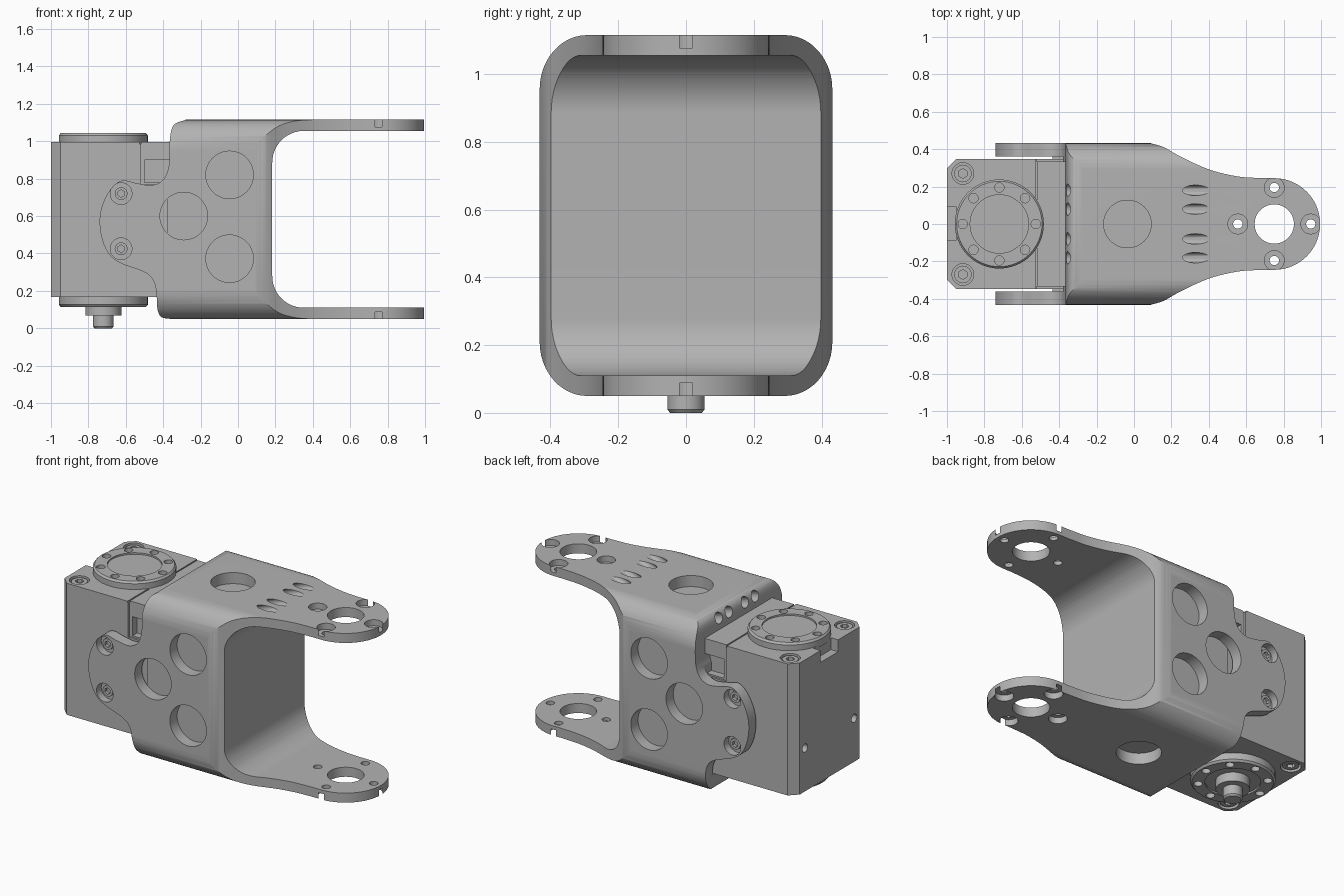
import bpy, bmesh, math
from mathutils import Matrix, Vector

if "Cube" in bpy.data.objects:
    bpy.data.objects.remove(bpy.data.objects["Cube"])

metal = bpy.data.materials.new("plain grey")
metal.use_nodes = True
GREY = (0.45, 0.45, 0.45, 1)
metal.diffuse_color = GREY
metal.node_tree.nodes["Principled BSDF"].inputs["Base Color"].default_value = GREY


def make(name, bm):
    bmesh.ops.recalc_face_normals(bm, faces=bm.faces)
    me = bpy.data.meshes.new(name)
    bm.to_mesh(me)
    bm.free()
    me.materials.append(metal)
    ob = bpy.data.objects.new(name, me)
    bpy.context.collection.objects.link(ob)
    return ob


def box(name, lo, hi):
    lo, hi = Vector(lo), Vector(hi)
    bm = bmesh.new()
    bmesh.ops.create_cube(bm, size=1, matrix=Matrix.Translation((lo + hi) / 2) @ Matrix.Diagonal((*(hi - lo), 1)))
    return make(name, bm)


def cylinders(name, ends, r, sides=32, r2=None):
    """One mesh holding a cylinder for each (start, end) pair."""
    bm = bmesh.new()
    for a, b in ends:
        a, b = Vector(a), Vector(b)
        turn = (b - a).to_track_quat('Z', 'Y').to_matrix().to_4x4()
        bmesh.ops.create_cone(bm, cap_ends=True, segments=sides, radius1=r, radius2=r if r2 is None else r2,
                              depth=(b - a).length, matrix=Matrix.Translation((a + b) / 2) @ turn)
    return make(name, bm)


def prism(name, pts, place, lo, hi):
    """Extrude a 2D outline; place(u, v, w) gives the 3D point."""
    bm = bmesh.new()
    rings = [[bm.verts.new(place(u, v, w)) for u, v in pts] for w in (lo, hi)]
    bm.faces.new(rings[0])
    bm.faces.new(rings[1])
    n = len(pts)
    for i in range(n):
        j = (i + 1) % n
        bm.faces.new((rings[0][i], rings[0][j], rings[1][j], rings[1][i]))
    return make(name, bm)


def curve(pts, steps=6):
    """Smooth open path through the points."""
    p = [Vector(q) for q in pts]
    p = [2 * p[0] - p[1]] + p + [2 * p[-1] - p[-2]]
    out = []
    for a, b, c, d in zip(p, p[1:], p[2:], p[3:]):
        for i in range(steps):
            t = i / steps
            out.append((2 * b + (c - a) * t + (2 * a - 5 * b + 4 * c - d) * t * t
                        + (3 * b - a - 3 * c + d) * t ** 3) / 2)
    return out + [p[-2]]


def arc(cx, cy, rx, ry, a0, a1, n=12):
    angles = [math.radians(a0 + (a1 - a0) * i / n) for i in range(n + 1)]
    return [Vector((cx + rx * math.cos(a), cy + ry * math.sin(a))) for a in angles]


def boolean(ob, tools, op='DIFFERENCE'):
    for tool in tools:
        mod = ob.modifiers.new("cut", 'BOOLEAN')
        mod.operation, mod.solver, mod.object = op, 'EXACT', tool
        new = bpy.data.meshes.new_from_object(ob.evaluated_get(bpy.context.evaluated_depsgraph_get()))
        ob.modifiers.clear()
        ob.data = new
        bpy.data.objects.remove(tool)


def side_view(u, v, w): return (u, w, v)
def top_view(u, v, w): return (u, v, w)
def end_view(u, v, w): return (w, u, v)


Z0, Z1, MID = 0.05, 1.115, 0.5825

# Bracket: side outline, trimmed by the plan outline and a rounded end section
cheek = curve([(-0.28, Z1), (-0.345, 1.085), (-0.365, 1.0), (-0.37, 0.87), (-0.40, 0.795), (-0.46, 0.765),
               (-0.54, 0.775), (-0.62, 0.79), (-0.68, 0.745), (-0.725, 0.66), (-0.74, 0.57), (-0.725, 0.47),
               (-0.685, 0.39), (-0.62, 0.345), (-0.5, 0.3), (-0.45, 0.25), (-0.435, 0.17),
               (-0.43, 0.1), (-0.41, 0.06), (-0.36, Z0)])
side = cheek + [Vector((1.1, Z0)), Vector((1.1, 0.11))]
side += arc(0.35, 0.28, 0.167, 0.17, 270, 180) + arc(0.35, 0.885, 0.167, 0.17, 180, 90)
side += [Vector((1.1, 1.055)), Vector((1.1, Z1))]
bracket = prism("bracket", side, side_view, -0.6, 0.6)

edge = curve([(0.09, 0.432), (0.16, 0.41), (0.25, 0.36), (0.4, 0.292), (0.55, 0.255), (0.68, 0.245)])
half = [Vector((-1.2, 0.432))] + edge + arc(0.75, 0, 0.245, 0.245, 90, 0, 16)
plan = half + [Vector((p.x, -p.y)) for p in reversed(half[:-1])]
section = []
for sy, sz, a in ((1, 1, 0), (-1, 1, 90), (-1, -1, 180), (1, -1, 270)):
    section += arc(sy * 0.292, MID + sz * (MID - Z0 - 0.16), 0.14, 0.16, a, a + 90)
boolean(bracket, [prism("plan", plan, top_view, -0.2, 1.4),
                  prism("section", section, end_view, -1.3, 1.3)], 'INTERSECT')

# Servo bay, lightening pockets and holes in the arms
cuts = [box("bay", (-1.2, -0.36, 0.166), (-0.38, 0.36, 1.3))]
cuts.append(cylinders("top_pockets", [((-0.035, 0, z), (-0.035, 0, z + 0.2)) for z in (Z1 - 0.07, Z0 - 0.13)], 0.127, 48))
cuts.append(cylinders("side_pockets", [((x, s * 0.36, z), (x, s * 0.6, z)) for s in (1, -1)
                                       for x, z in ((-0.045, 0.82), (-0.29, 0.6), (-0.045, 0.372))], 0.127, 48))
cuts.append(cylinders("horn_bore", [((0.75, 0, -0.2), (0.75, 0, 1.4))], 0.105, 48))
spots = [(0.555, 0), (0.945, 0), (0.75, 0.195), (0.75, -0.195)]
cuts.append(cylinders("horn_holes", [((x, y, -0.2), (x, y, 1.4)) for x, y in spots], 0.025, 20))
for z0, z1 in ((Z1 - 0.038, 1.3), (-0.2, Z0 + 0.038)):
    cuts.append(cylinders("counterbores", [((x, y, z0), (x, y, z1)) for x, y in spots], 0.053, 28))
lanes = (0.18, 0.08, -0.08, -0.18)
cuts.append(cylinders("cable_holes", [((0.47, y, 1.175), (0.15, y, 1.037)) for y in lanes], 0.028, 24))
cuts.append(cylinders("rear_cable_holes", [((-0.45, y, 1.09), (-0.25, y, 1.03)) for y in lanes], 0.034, 24))
cheek_spots = [(s, z) for s in (1, -1) for z in (0.72, 0.425)]
cuts.append(cylinders("cheek_bores", [((-0.625, s * 0.385, z), (-0.625, s * 0.6, z)) for s, z in cheek_spots], 0.058, 28))
boolean(bracket, cuts)

# Servo case with chamfered rear corners
C = 0.05
outline = [(-0.3, 0.347), (-1 + C, 0.347), (-1, 0.347 - C), (-1, C - 0.347), (-1 + C, -0.347), (-0.3, -0.347)]
case = prism("servo_case", outline, top_view, 0.167, 0.995)
corners = [(-0.915, s * 0.27) for s in (1, -1)]
cuts = [box("rear_notch", (-1.1, -0.085, 0.92), (-0.95, 0.09, 1.1)),
        box("top_seam", (-0.527, -0.5, 0.985), (-0.518, 0.5, 1.1)),
        cylinders("rear_holes", [((-1.1, s * 0.245, 0.44), (-0.9, s * 0.245, 0.44)) for s in (1, -1)], 0.026, 20)]
for s in (1, -1):
    for n, a, b in (("step", (-0.522, 0.335, 0.77), (-0.2, 0.6, 1.2)),
                    ("port", (-0.5, 0.29, 0.78), (-0.36, 0.6, 0.9))):
        cuts.append(box(n, (a[0], min(s * a[1], s * b[1]), a[2]), (b[0], max(s * a[1], s * b[1]), b[2])))
cuts.append(cylinders("corner_bores", [((x, y, z), (x, y, z + 0.2)) for x, y in corners for z in (0.965, -0.003)], 0.058, 28))
boolean(case, cuts)

# Screw heads with hex sockets
heads = [((x, y, a), (x, y, b)) for x, y in corners for a, b in ((0.955, 0.988), (0.207, 0.174))]
heads += [((-0.625, s * 0.375, z), (-0.625, s * 0.405, z)) for s, z in cheek_spots]
for i, (a, b) in enumerate(heads):
    screw = cylinders("screw_%d" % (i + 1), [(a, b)], 0.047 if i < 4 else 0.034, 24)
    d = (Vector(b) - Vector(a)).normalized()
    boolean(screw, [cylinders("socket", [(Vector(b) - d * 0.02, Vector(b) + d * 0.05)], 0.026 if i < 4 else 0.02, 6)])

# Output discs on both ends of the servo, each with a ring of holes
for name, base, d in (("top_disc", 0.985, 1), ("bottom_disc", 0.172, -1)):
    face = base + d * 0.058
    prof = [(0, base), (0.238, base), (0.238, face - d * 0.012), (0.228, face), (0.156, face),
            (0.156, face - d * 0.01), (0, face - d * 0.01)]
    bm = bmesh.new()
    vs = [bm.verts.new((-0.72 + r, 0, z)) for r, z in prof]
    es = [bm.edges.new(p) for p in zip(vs, vs[1:])]
    bmesh.ops.spin(bm, geom=vs + es, cent=(-0.72, 0, 0), axis=(0, 0, 1), angle=math.tau, steps=64)
    bmesh.ops.remove_doubles(bm, verts=bm.verts, dist=0.0001)
    disc = make(name, bm)
    ring = []
    for i in range(8):
        x, y = -0.72 + 0.195 * math.cos(i * math.tau / 8), 0.195 * math.sin(i * math.tau / 8)
        ring.append(((x, y, face - d * 0.03), (x, y, face + d * 0.05)))
    boolean(disc, [cylinders("ring_holes", ring, 0.025, 20)])

# Stepped shaft below the servo
cylinders("shaft_collar", [((-0.72, 0, 0.15), (-0.72, 0, 0.068))], 0.096, 48)
cylinders("shaft", [((-0.72, 0, 0.1), (-0.72, 0, 0.01))], 0.055, 40)
cylinders("shaft_tip", [((-0.72, 0, 0.01), (-0.72, 0, 0))], 0.055, 40, 0.047)

# Smooth the curved walls and keep flat faces flat
for ob in bpy.context.scene.objects:
    ob.select_set(ob.type == 'MESH')
bpy.context.view_layer.objects.active = bracket
bpy.ops.object.shade_smooth_by_angle(angle=math.radians(30))
for ob in bpy.context.selected_objects:
    ob.modifiers.new("even normals", 'WEIGHTED_NORMAL').keep_sharp = True
